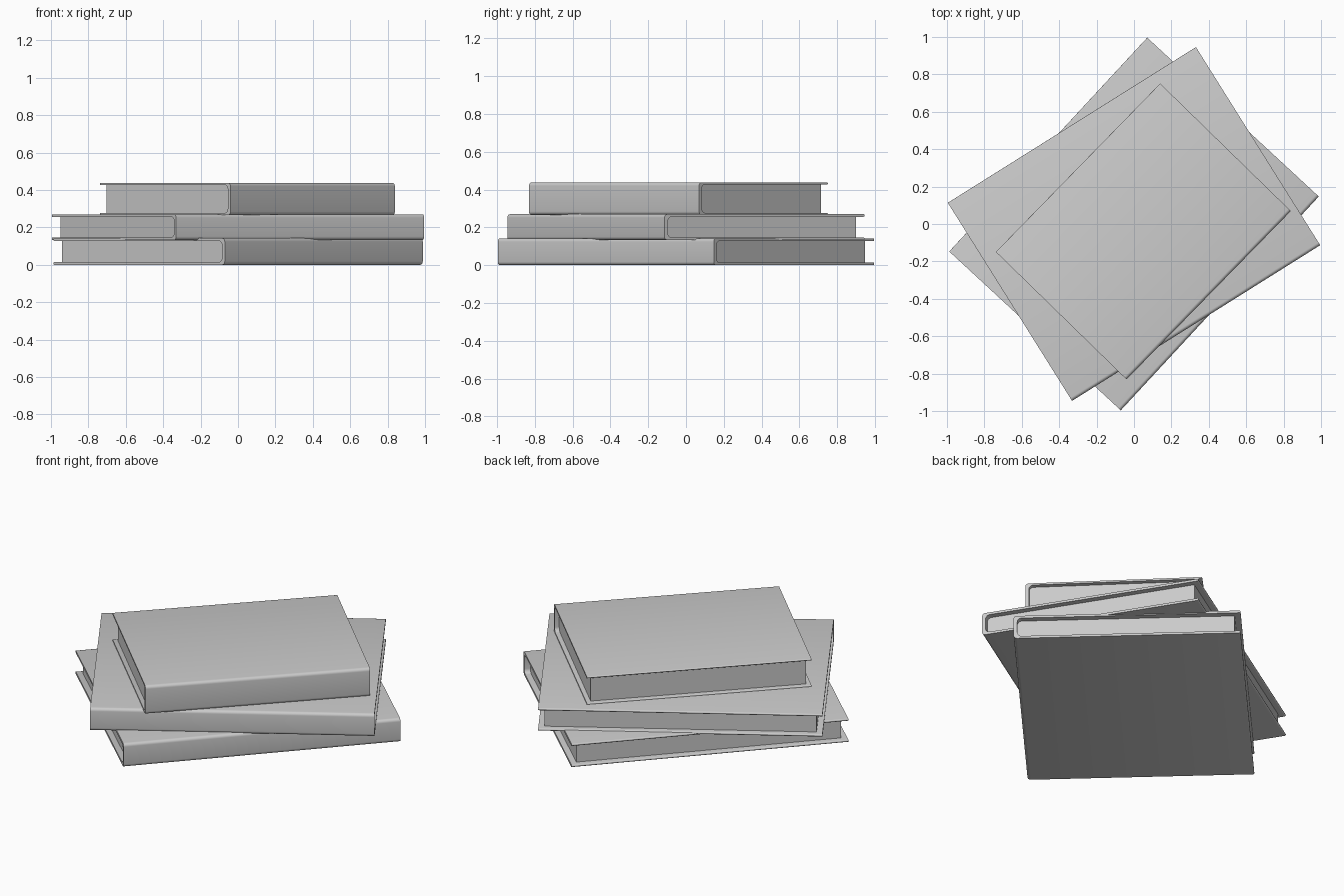
import bpy, bmesh
from math import sin, cos, pi, radians

if "Cube" in bpy.data.objects:
    bpy.data.objects.remove(bpy.data.objects["Cube"])


def arc(cx, cz, r, a0, a1, n=5):
    """Points on an arc in the book's cross-section, angles in degrees."""
    return [(cx + r * cos(radians(a0 + (a1 - a0) * i / n)),
             cz + r * sin(radians(a0 + (a1 - a0) * i / n))) for i in range(n + 1)]


def extrude(name, profile, half_len, loc, angle):
    """Extrude an x-z profile along local y, then place it."""
    bm = bmesh.new()
    ends = [[bm.verts.new((x, y, z)) for x, z in profile] for y in (-half_len, half_len)]
    a, b = ends
    n = len(profile)
    bm.faces.new(a)
    bm.faces.new(b[::-1])
    for i in range(n):
        j = (i + 1) % n
        bm.faces.new((a[i], b[i], b[j], a[j]))
    bmesh.ops.recalc_face_normals(bm, faces=bm.faces)
    mesh = bpy.data.meshes.new(name)
    bm.to_mesh(mesh)
    bm.free()
    ob = bpy.data.objects.new(name, mesh)
    bpy.context.collection.objects.link(ob)
    ob.location = loc
    ob.rotation_euler.z = angle
    bpy.context.view_layer.objects.active = ob
    ob.select_set(True)
    bpy.ops.object.shade_smooth_by_angle(angle=radians(40))
    ob.select_set(False)
    return ob


def book(name, x, y, z, height, half_len, half_w, spine_deg, t, inset):
    """Hardcover book: spine on local +x, fore-edge on local -x."""
    w, h = half_w, height
    ro, ri, st = 0.018, 0.024, 0.02      # outer radius, inner radius, spine thickness
    xi = w - st
    # cover: boards wrapped round the spine, with rounded board edges
    cover = arc(-w + t / 2, t / 2, t / 2, 90, 270, 6)
    cover += arc(w - ro, ro, ro, 270, 360)
    cover += arc(w - ro, h - ro, ro, 0, 90)
    cover += arc(-w + t / 2, h - t / 2, t / 2, 90, 270, 6)
    cover += arc(xi - ri, h - t - ri, ri, 90, 0)
    cover += arc(xi - ri, t + ri, ri, 0, -90)
    # page block: inset on three sides, tucked slightly into the cover
    e = 0.002
    pages = [(-w + inset, h - t + e), (-w + inset, t - e)]
    pages += arc(xi - ri, t + ri, ri + e, 270, 360)
    pages += arc(xi - ri, h - t - ri, ri + e, 0, 90)
    ang = radians(spine_deg) - pi / 2
    extrude(name + "_cover", cover, half_len, (x, y, z), ang)
    extrude(name + "_pages", pages, half_len - inset, (x, y, z), ang)


# stack of three books, each turned a little
book("bottom_book", 0, 0, 0, 0.142, 0.779, 0.625, 47.2, 0.014, 0.034)
book("middle_book", 0, 0, 0.133, 0.137, 0.783, 0.625, 32.1, 0.014, 0.034)
book("top_book", 0.05, -0.04, 0.266, 0.172, 0.629, 0.488, 45.7, 0.011, 0.026)
